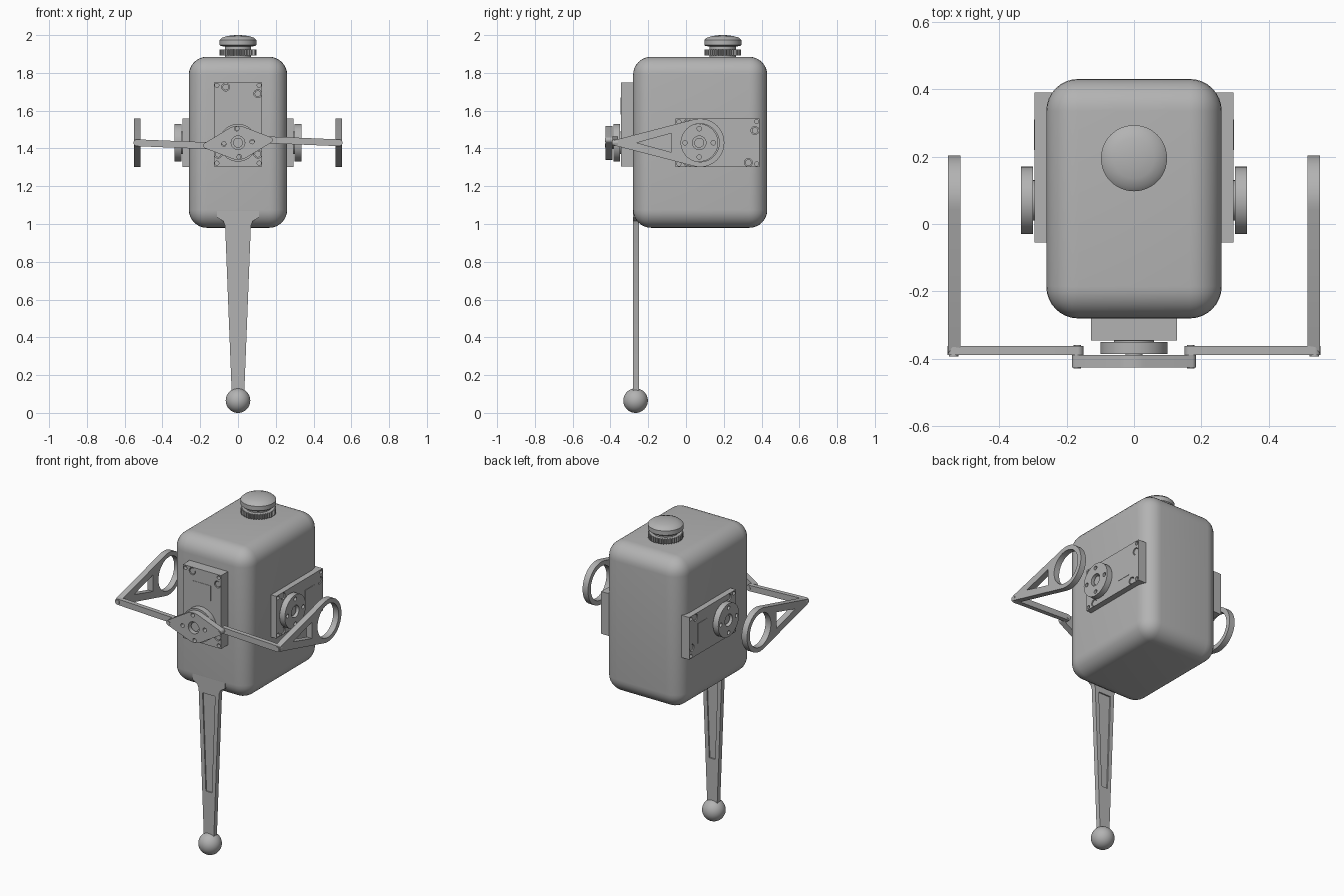
import bpy, bmesh
from math import sin, cos, pi, radians
from mathutils import Matrix, Vector
from mathutils.geometry import convex_hull_2d

if "Cube" in bpy.data.objects:
    bpy.data.objects.remove(bpy.data.objects["Cube"])

grey = bpy.data.materials.new("plain grey")
grey.use_nodes = True
grey.diffuse_color = (0.45, 0.45, 0.45, 1)
grey.node_tree.nodes["Principled BSDF"].inputs["Base Color"].default_value = (0.45, 0.45, 0.45, 1)


def finish(obj, angle=35):
    obj.data.materials.clear()
    obj.data.materials.append(grey)
    bpy.ops.object.select_all(action='DESELECT')
    bpy.context.view_layer.objects.active = obj
    obj.select_set(True)
    bpy.ops.object.shade_smooth_by_angle(angle=radians(angle))
    return obj


def add_mesh(name, bm, matrix=Matrix()):
    mesh = bpy.data.meshes.new(name)
    bm.to_mesh(mesh)
    bm.free()
    obj = bpy.data.objects.new(name, mesh)
    bpy.context.collection.objects.link(obj)
    obj.matrix_world = matrix
    return finish(obj)


def frame(origin, x, y):
    """Matrix with local x and y along the given directions."""
    x, y = Vector(x), Vector(y)
    m = Matrix((x, y, x.cross(y))).transposed().to_4x4()
    return Matrix.Translation(origin) @ m


def circle(x, y, r, n=32):
    return [(x + r * cos(2 * pi * i / n), y + r * sin(2 * pi * i / n)) for i in range(n)]


def hull(*circles):
    pts = [Vector(p) for c in circles for p in circle(*c, n=48)]
    return [tuple(pts[i]) for i in convex_hull_2d(pts)]


def rect(x0, x1, y0, y1):
    return [(x0, y0), (x1, y0), (x1, y1), (x0, y1)]


def plate(name, loops, low, high, matrix=Matrix()):
    """Flat part: first loop is the outline, the others are holes."""
    curve = bpy.data.curves.new(name, 'CURVE')
    curve.dimensions = '2D'
    curve.fill_mode = 'BOTH'
    curve.extrude = (high - low) / 2
    for loop in loops:
        spline = curve.splines.new('POLY')
        spline.points.add(len(loop) - 1)
        for point, (x, y) in zip(spline.points, loop):
            point.co = (x, y, 0, 1)
        spline.use_cyclic_u = True
    temp = bpy.data.objects.new(name + "_curve", curve)
    bpy.context.collection.objects.link(temp)
    graph = bpy.context.evaluated_depsgraph_get()
    mesh = bpy.data.meshes.new_from_object(temp.evaluated_get(graph))
    bm = bmesh.new()
    bm.from_mesh(mesh)
    bpy.data.objects.remove(temp)
    bmesh.ops.remove_doubles(bm, verts=bm.verts, dist=0.00001)
    bmesh.ops.recalc_face_normals(bm, faces=bm.faces)
    bmesh.ops.translate(bm, verts=bm.verts, vec=(0, 0, (low + high) / 2))
    return add_mesh(name, bm, matrix)


def disc(name, x, y, r, low, high, matrix):
    return plate(name, [circle(x, y, r)], low, high, matrix)


def lathe(name, profile, location):
    bm = bmesh.new()
    verts = [bm.verts.new((r, 0, z)) for r, z in profile]
    edges = [bm.edges.new(pair) for pair in zip(verts, verts[1:])]
    bmesh.ops.spin(bm, geom=verts + edges, cent=(0, 0, 0), axis=(0, 0, 1),
                   angle=2 * pi, steps=48)
    bmesh.ops.remove_doubles(bm, verts=bm.verts, dist=0.0001)
    bmesh.ops.recalc_face_normals(bm, faces=bm.faces)
    return add_mesh(name, bm, Matrix.Translation(location))


# Rounded main body
bm = bmesh.new()
bmesh.ops.create_cube(bm, size=1)
bmesh.ops.scale(bm, vec=(0.52, 0.71, 0.905), verts=bm.verts)
bmesh.ops.bevel(bm, geom=bm.edges[:], offset=0.095, segments=8, profile=0.5, affect='EDGES')
add_mesh("body", bm, Matrix.Translation((0, 0.075, 1.4325)))

# Knob on top: knurled ring, neck and domed cap
teeth = 40
knurl = [((0.097 if i % 4 < 2 else 0.089) * cos(pi * i / teeth / 2),
          (0.097 if i % 4 < 2 else 0.089) * sin(pi * i / teeth / 2)) for i in range(teeth * 4)]
plate("knob_ring", [knurl], 1.893, 1.923, Matrix.Translation((0, 0.195, 0)))
lathe("knob_cap", [(0, 1.87), (0.07, 1.87), (0.07, 1.94), (0.092, 1.942), (0.098, 1.948),
                   (0.098, 1.974), (0.085, 1.986), (0.06, 1.994), (0.03, 1.999), (0, 2.0)],
      (0, 0.195, 0))

# Tapered leg with shallow channels, and ball foot
front = frame((0, -0.265, 0), (1, 0, 0), (0, 0, 1))
half = [(0.033, 0.1), (0.068, 0.99), (0.078, 1.015), (0.11, 1.035), (0.11, 1.08)]
outline = half + [(-x, z) for x, z in reversed(half)]
channel = [(-0.02, 0.38), (0.02, 0.38), (0.042, 0.97), (-0.042, 0.97)]
core = [(-0.025, 0.37), (0.025, 0.37), (0.047, 0.98), (-0.047, 0.98)]
plate("leg_frame", [outline, channel], -0.015, 0.0145, front)
plate("leg_web", [core], -0.007, 0.007, front)
bm = bmesh.new()
bmesh.ops.create_uvsphere(bm, u_segments=40, v_segments=24, radius=0.065)
add_mesh("foot_ball", bm, Matrix.Translation((0, -0.267, 0.065)))

# Three motors, each with case, corner screws, label and round horn
motors = {
    "front": frame((0, -0.345, 1.43), (1, 0, 0), (0, 0, 1)),
    "left": frame((0.295, 0.07, 1.43), (0, 0, -1), (0, 1, 0)),
    "right": frame((-0.295, 0.07, 1.43), (0, 0, 1), (0, 1, 0)),
}
big_screws = [(-0.065, 0.295), (0.105, 0.26), (-0.105, -0.06), (0.105, -0.06)]
small_holes = [(s * 0.112, y) for s in (-1, 1) for y in (-0.108, 0.304)]
horn_holes = [circle(0, 0, 0.036)] + [
    circle(0.075 * cos(a * pi / 2), 0.075 * sin(a * pi / 2), 0.012, 16) for a in range(4)]

for side, m in motors.items():
    case = rect(-0.128, 0.128, -0.125, 0.32)
    plate(side + "_motor_base", [case], -0.09, -0.022, m)
    pockets = [circle(x, y, 0.021) for x, y in big_screws]
    pockets += [circle(x, y, 0.011, 16) for x, y in small_holes]
    plate(side + "_motor_case", [case] + pockets, -0.022, 0, m)
    for x, y in big_screws:
        disc(side + "_motor_screw", x, y, 0.017, -0.03, -0.004, m)
    plate(side + "_motor_label", [rect(-0.06, 0.06, 0.15, 0.24)], -0.002, 0.002, m)
    disc(side + "_motor_shaft", 0, 0, 0.06, -0.02, 0.006, m)
    plate(side + "_horn", [circle(0, 0, 0.1, 48)] + horn_holes, 0.005, 0.04, m)
    disc(side + "_horn_screw", 0, 0, 0.026, 0, 0.028, m)

# Diamond lever on the front horn, slightly turned
lever = motors["front"] @ Matrix.Rotation(radians(5), 4, 'Z')
plate("front_lever", [hull((0, 0, 0.09), (0.168, 0, 0.016), (-0.168, 0, 0.016))] + horn_holes,
      0.043, 0.08, lever)
disc("lever_screw", 0, 0, 0.026, 0.02, 0.066, lever)

# Side arms with ring and triangular window, and links to the lever
for side, s, inner_z in (("left", 1, 0.015), ("right", -1, -0.015)):
    arm = motors[side]
    plate(side + "_arm", [hull((0, 0.005, 0.128), (0, -0.44, 0.016)), circle(0, 0.005, 0.101, 48),
                          [(0, -0.33), (0.05, -0.148), (-0.05, -0.148)]], 0.22, 0.256, arm)
    link = motors["front"]
    plate(side + "_link", [hull((s * 0.535, 0, 0.018), (s * 0.168, inner_z, 0.018))],
          0.016, 0.043, link)
    disc(side + "_outer_pin", s * 0.535, 0, 0.014, 0, 0.048, link)
    disc(side + "_inner_pin", s * 0.168, inner_z, 0.011, 0.014, 0.083, link)
